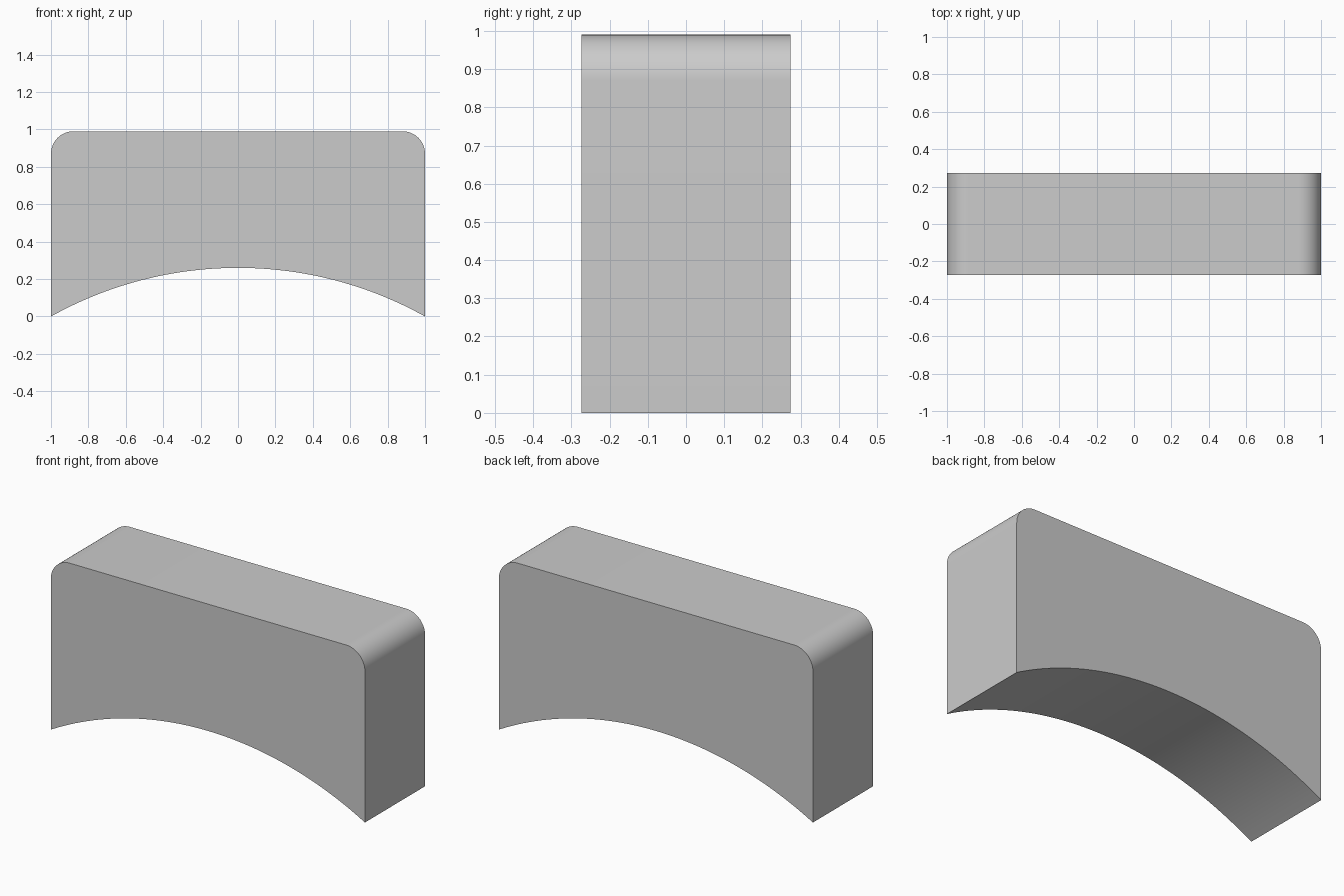
import bpy
import bmesh
from math import asin, cos, sin, pi

cube = bpy.data.objects.get("Cube")
if cube:
    bpy.data.objects.remove(cube, do_unlink=True)

HEIGHT, DEPTH, CORNER, RISE = 0.99, 0.547, 0.12, 0.26

grey = bpy.data.materials.new("plain grey")
grey.use_nodes = True
grey.diffuse_color = (0.6, 0.6, 0.6, 1)
grey.node_tree.nodes["Principled BSDF"].inputs["Base Color"].default_value = (0.6, 0.6, 0.6, 1)


def arc(cx, cz, radius, start, end, steps):
    """Points along an arc in the xz plane."""
    angles = [start + (end - start) * i / steps for i in range(steps + 1)]
    return [(cx + radius * cos(a), cz + radius * sin(a)) for a in angles]


# Outline: arched underside, then the two rounded top corners
radius = (1 + RISE ** 2) / (2 * RISE)
half = asin(1 / radius)
profile = arc(0, RISE - radius, radius, pi / 2 + half, pi / 2 - half, 48)
profile += arc(1 - CORNER, HEIGHT - CORNER, CORNER, 0, pi / 2, 16)
profile += arc(CORNER - 1, HEIGHT - CORNER, CORNER, pi / 2, pi, 16)

# Extrude the outline from front to back
bm = bmesh.new()
front = bm.faces.new([bm.verts.new((x, -DEPTH / 2, z)) for x, z in profile])
result = bmesh.ops.extrude_face_region(bm, geom=[front], use_keep_orig=True)
moved = [v for v in result["geom"] if isinstance(v, bmesh.types.BMVert)]
bmesh.ops.translate(bm, verts=moved, vec=(0, DEPTH, 0))
bmesh.ops.recalc_face_normals(bm, faces=bm.faces)
mesh = bpy.data.meshes.new("arched_block")
bm.to_mesh(mesh)
bm.free()
mesh.materials.append(grey)

block = bpy.data.objects.new("arched_block", mesh)
bpy.context.collection.objects.link(block)

# Smooth the curves, keep the rims sharp
bpy.ops.object.select_all(action="DESELECT")
block.select_set(True)
bpy.context.view_layer.objects.active = block
bpy.ops.object.shade_smooth_by_angle(angle=pi / 6)
